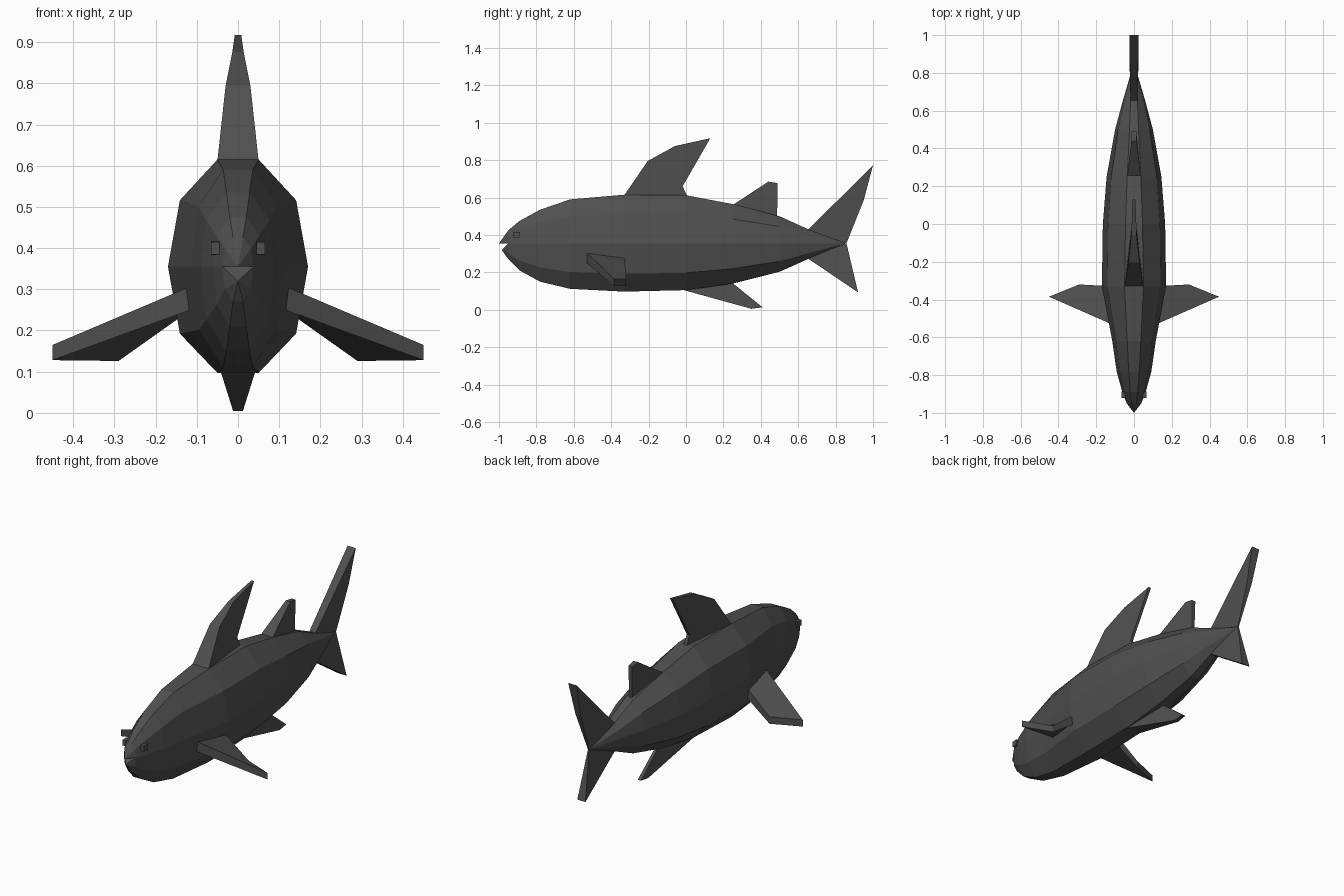
import bpy
import bmesh

cube = bpy.data.objects.get("Cube")
if cube:
    bpy.data.objects.remove(cube, do_unlink=True)

# Single dark grey skin
COLOUR = (0.08, 0.08, 0.08, 1.0)
skin = bpy.data.materials.new("dark grey skin")
skin.diffuse_color = COLOUR
skin.use_nodes = True
bsdf = next(n for n in skin.node_tree.nodes if n.type == 'BSDF_PRINCIPLED')
bsdf.inputs["Base Color"].default_value = COLOUR
bsdf.inputs["Roughness"].default_value = 0.8


def finish(bm, name):
    """Turn a bmesh into a flat-shaded object."""
    bmesh.ops.recalc_face_normals(bm, faces=bm.faces)
    mesh = bpy.data.meshes.new(name)
    bm.to_mesh(mesh)
    bm.free()
    mesh.materials.append(skin)
    obj = bpy.data.objects.new(name, mesh)
    bpy.context.collection.objects.link(obj)
    return obj


def slab(name, side_a, side_b):
    """Closed solid between two matching outlines."""
    bm = bmesh.new()
    a = [bm.verts.new(p) for p in side_a]
    b = [bm.verts.new(p) for p in side_b]
    n = len(a)
    bm.faces.new(a)
    bm.faces.new(b[::-1])
    for i in range(n):
        j = (i + 1) % n
        bm.faces.new((a[i], b[i], b[j], a[j]))
    return finish(bm, name)


def centre_fin(name, profile):
    """Upright fin from (y, z, half thickness) points."""
    return slab(name, [(w, y, z) for y, z, w in profile],
                [(-w, y, z) for y, z, w in profile])


# Body: ten-sided rings of (y, half width, top z, bottom z, half width of the flat)
MID = 0.355
STATIONS = [
    (-0.95, 0.038, 0.425, 0.27, 0.012),
    (-0.89, 0.062, 0.475, 0.21, 0.02),
    (-0.78, 0.092, 0.535, 0.15, 0.028),
    (-0.62, 0.115, 0.59, 0.112, 0.036),
    (-0.33, 0.17, 0.615, 0.097, 0.05),
    (0.00, 0.165, 0.612, 0.105, 0.045),
    (0.25, 0.145, 0.565, 0.14, 0.036),
    (0.50, 0.10, 0.50, 0.203, 0.024),
    (0.65, 0.06, 0.432, 0.27, 0.018),
]


def ring(y, w, top, bottom, flat):
    up, down = MID + (top - MID) * 0.62, MID + (bottom - MID) * 0.63
    half = [(flat, top), (w * 0.83, up), (w, MID), (w * 0.83, down), (flat, bottom)]
    return [(x, y, z) for x, z in half] + [(-x, y, z) for x, z in half[::-1]]


bm = bmesh.new()
rings = [[bm.verts.new(p) for p in ring(*s)] for s in STATIONS]
for r, s in zip(rings, rings[1:]):
    for i in range(10):
        j = (i + 1) % 10
        bm.faces.new((r[i], r[j], s[j], s[i]))
# Tail point, snout and lower jaw, with the mouth gap between them
tail = bm.verts.new((0, 0.855, MID))
nose = bm.verts.new((0, -1.0, MID))
jaw = bm.verts.new((0, -0.985, 0.32))
first, last = rings[0], rings[-1]
for i in range(10):
    j = (i + 1) % 10
    bm.faces.new((last[i], last[j], tail))
    bm.faces.new((first[i], first[j], jaw if 2 <= i <= 6 else nose))
for tip in (nose, jaw):
    bm.faces.new((first[2], first[7], tip))
finish(bm, "body")

# Fins on the centre line
centre_fin("main_dorsal_fin", [
    (-0.33, 0.612, 0.05), (-0.205, 0.795, 0.03), (-0.06, 0.875, 0.014),
    (0.13, 0.917, 0.008), (-0.018, 0.66, 0.008), (0.01, 0.60, 0.01)])
centre_fin("rear_dorsal_fin", [
    (0.25, 0.56, 0.036), (0.44, 0.685, 0.014), (0.49, 0.677, 0.012),
    (0.487, 0.49, 0.008)])
centre_fin("belly_fin", [
    (-0.03, 0.11, 0.045), (0.35, 0.005, 0.012), (0.41, 0.013, 0.01),
    (0.24, 0.15, 0.008)])
centre_fin("upper_tail_fin", [
    (0.65, 0.425, 0.019), (1.0, 0.773, 0.025), (0.95, 0.585, 0.016),
    (0.858, 0.355, 0.003)])
centre_fin("lower_tail_fin", [
    (0.65, 0.275, 0.019), (0.92, 0.093, 0.025), (0.858, 0.355, 0.003)])

# Paired side fins and eyes
FIN_TOP = [(0.12, -0.53, 0.305), (0.45, -0.385, 0.165),
           (0.29, -0.32, 0.165), (0.12, -0.33, 0.305)]
FIN_BASE = [(0.115, -0.53, 0.25), (0.45, -0.385, 0.128),
            (0.29, -0.32, 0.126), (0.115, -0.33, 0.25)]
EYE = [(-0.922, 0.385), (-0.922, 0.415), (-0.888, 0.417), (-0.888, 0.383)]
for side, label in ((1, "left"), (-1, "right")):
    slab(label + "_side_fin", [(side * x, y, z) for x, y, z in FIN_TOP],
         [(side * x, y, z) for x, y, z in FIN_BASE])
    slab(label + "_eye", [(side * 0.045, y, z) for y, z in EYE],
         [(side * 0.066, y, z) for y, z in EYE])
